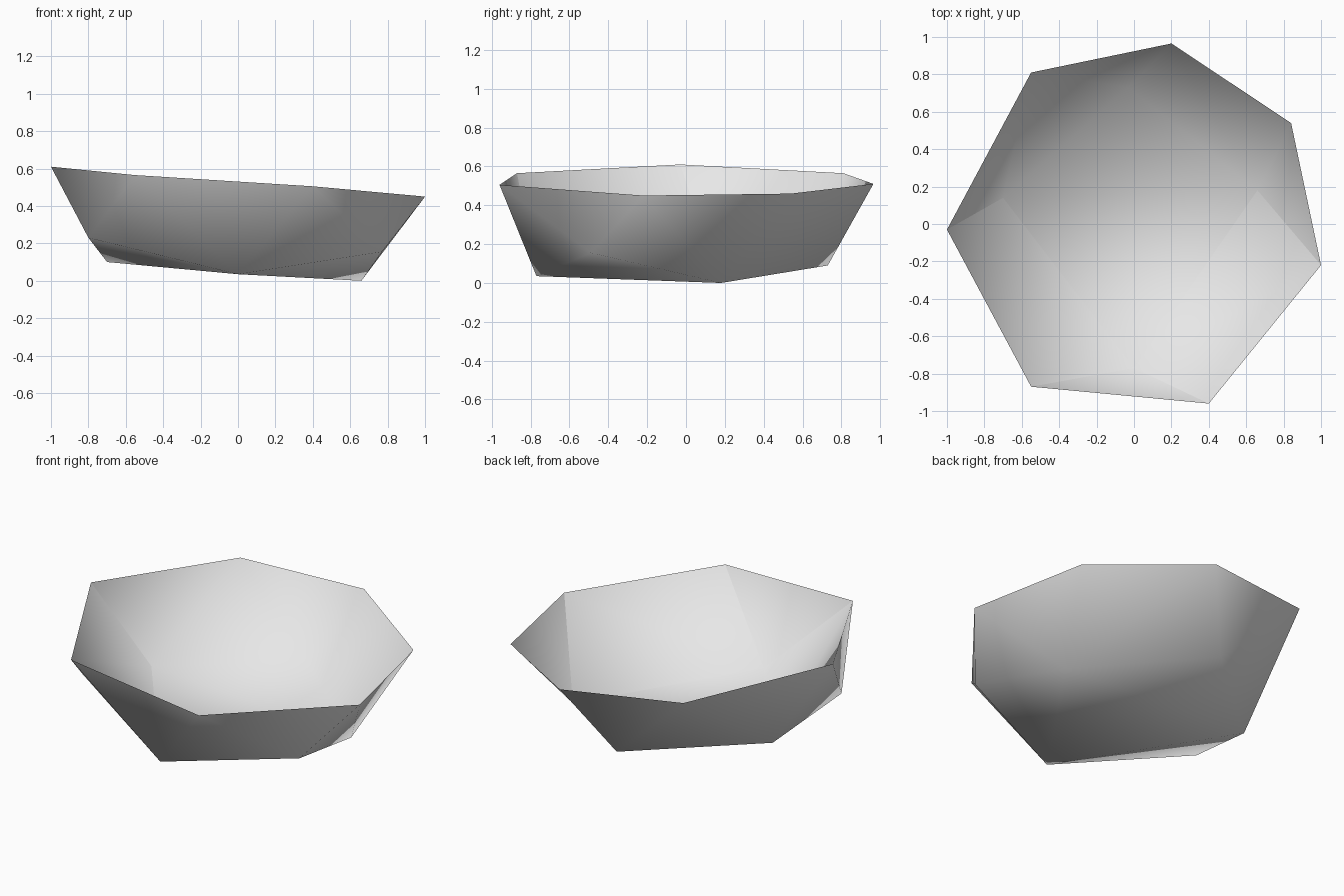
import bpy
import bmesh
from math import atan2, tau

cube = bpy.data.objects.get("Cube")
if cube:
    bpy.data.objects.remove(cube, do_unlink=True)

grey = bpy.data.materials.new("light_grey")
grey.use_nodes = True
colour = (0.8, 0.8, 0.8, 1)
grey.diffuse_color = colour
grey.node_tree.nodes["Principled BSDF"].inputs["Base Color"].default_value = colour

# Tilted seven-sided rim, counter-clockwise from the left edge
rim = [(-1, -.03, .61), (-.55, -.87, .565), (.40, -.96, .505), (1, -.22, .45),
       (.84, .54, .46), (.20, .965, .51), (-.55, .81, .565)]

# Lower corners of the bowl
west, south = (-.70, .14, .10), (0, -.77, .035)
east, north = (.66, .18, 0), (-.03, .73, .09)
south_west, south_east = (-.80, -.40, .23), (.77, -.49, .155)


def turn(p):
    """Angle around the bowl, starting just before the left edge."""
    return (atan2(p[1], p[0]) - 2.6) % tau


def skin(bm, top, ring, inward):
    """Zip the rim to a lower ring with triangles and close the floor."""
    top, ring = sorted(top, key=turn), sorted(ring, key=turn)
    a = [bm.verts.new(p) for p in top]
    b = [bm.verts.new(p) for p in ring]
    i = j = 0
    faces = []
    while i < len(a) or j < len(b):
        next_a = turn(top[i + 1]) if i + 1 < len(a) else turn(top[0]) + tau
        next_b = turn(ring[j + 1]) if j + 1 < len(b) else turn(ring[0]) + tau
        va, vb = a[i % len(a)], b[j % len(b)]
        if j == len(b) or (i < len(a) and next_a <= next_b):
            faces.append(bm.faces.new((va, vb, a[(i + 1) % len(a)])))
            i += 1
        else:
            faces.append(bm.faces.new((va, vb, b[(j + 1) % len(b)])))
            j += 1
    floor = bm.faces.new(list(reversed(b)))
    faces.append(floor)
    if inward:
        bmesh.ops.reverse_faces(bm, faces=faces)
    bmesh.ops.triangulate(bm, faces=[floor])


def make_skin(name, ring, inward):
    bm = bmesh.new()
    skin(bm, rim, ring, inward)
    mesh = bpy.data.meshes.new(name)
    bm.to_mesh(mesh)
    bm.free()
    mesh.materials.append(grey)
    mesh.polygons.foreach_set("use_smooth", [True] * len(mesh.polygons))
    obj = bpy.data.objects.new(name, mesh)
    bpy.context.collection.objects.link(obj)
    return obj


# Outer skin faces out, inner skin faces in, and both meet at the rim
make_skin("bowl_outer", [west, south_west, south, south_east, east, north], False)
make_skin("bowl_inner", [west, south, east, north], True)
